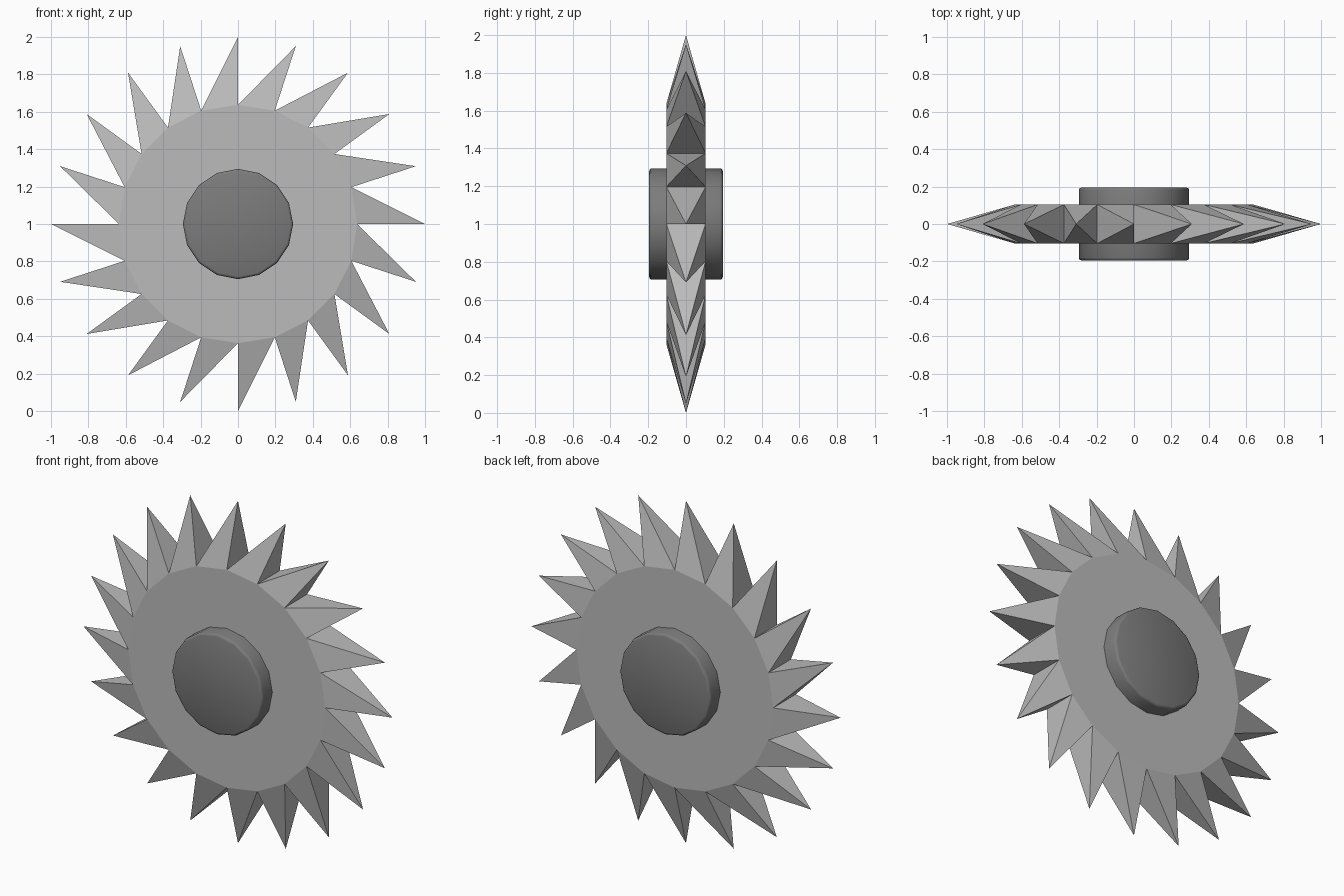
import bpy, bmesh, math

if "Cube" in bpy.data.objects:
    bpy.data.objects.remove(bpy.data.objects["Cube"])

TEETH, ROOT_R, TIP_R, HALF = 20, 0.637, 1.0, 0.104
HUB_SIDES, HUB_R, HUB_HALF = 16, 0.295, 0.195
CZ = 1.0


def grey(name, v):
    m = bpy.data.materials.new(name)
    m.diffuse_color = (v, v, v, 1)
    m.use_nodes = True
    m.node_tree.nodes["Principled BSDF"].inputs["Base Color"].default_value = m.diffuse_color
    return m


def ring(bm, n, r, y):
    return [bm.verts.new((r * math.cos(2 * math.pi * i / n), y,
                          r * math.sin(2 * math.pi * i / n))) for i in range(n)]


def finish(bm, name, mat):
    bmesh.ops.recalc_face_normals(bm, faces=bm.faces[:])
    me = bpy.data.meshes.new(name)
    bm.to_mesh(me)
    bm.free()
    ob = bpy.data.objects.new(name, me)
    ob.location.z = CZ
    bpy.context.collection.objects.link(ob)
    me.materials.append(mat)
    return ob


# Toothed blade: disc whose side faces rise to raked pyramid points
bm = bmesh.new()
front = ring(bm, TEETH, ROOT_R, -HALF)
back = ring(bm, TEETH, ROOT_R, HALF)
tips = ring(bm, TEETH, TIP_R, 0)
bm.faces.new(front)
bm.faces.new(back)
for i in range(TEETH):
    j = (i + 1) % TEETH
    base = [front[i], front[j], back[j], back[i]]
    for k in range(4):
        bm.faces.new((base[k], base[(k + 1) % 4], tips[i]))
finish(bm, "saw_blade", grey("blade_grey", 0.5))

# Hub: short drum through the blade with softened rims
bm = bmesh.new()
a = ring(bm, HUB_SIDES, HUB_R, -HUB_HALF)
b = ring(bm, HUB_SIDES, HUB_R, HUB_HALF)
bm.faces.new(a)
bm.faces.new(b)
for i in range(HUB_SIDES):
    j = (i + 1) % HUB_SIDES
    bm.faces.new((a[i], a[j], b[j], b[i]))
rims = [e for e in bm.edges if abs(e.verts[0].co.y - e.verts[1].co.y) < 1e-5]
bmesh.ops.bevel(bm, geom=rims, offset=0.014, segments=2, profile=0.5, affect='EDGES')
hub = finish(bm, "hub", grey("hub_grey", 0.2))
bpy.context.view_layer.objects.active = hub
hub.select_set(True)
bpy.ops.object.shade_smooth_by_angle(angle=math.radians(50))
